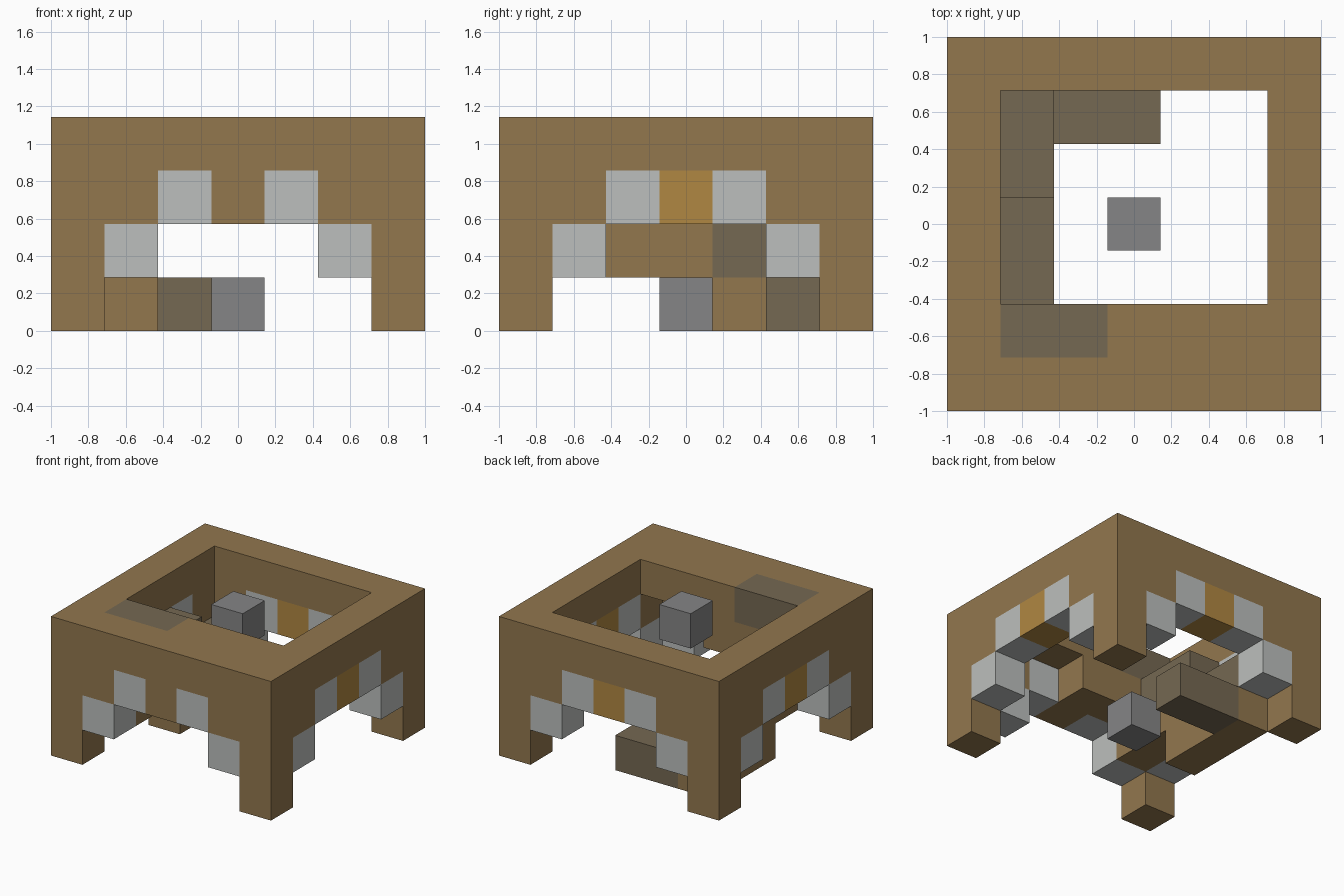
import bpy
import bmesh
import math
from mathutils import Vector

if "Cube" in bpy.data.objects:
    bpy.data.objects.remove(bpy.data.objects["Cube"])

N = 7              # blocks along each side
TOP = 3            # highest layer
UNIT = 2 / N


def make_material(name, rgb):
    mat = bpy.data.materials.new(name)
    mat.use_nodes = True
    mat.diffuse_color = (*rgb, 1)
    mat.node_tree.nodes["Principled BSDF"].inputs["Base Color"].default_value = (*rgb, 1)
    return mat


MATERIALS = [
    make_material("brown_wood", (0.287, 0.184, 0.076)),
    make_material("pale_stone", (0.503, 0.521, 0.509)),
    make_material("gold_block", (0.434, 0.242, 0.054)),
    make_material("dark_tread", (0.178, 0.138, 0.084)),
    make_material("grey_stone", (0.235, 0.235, 0.238)),
]
BROWN, PALE, GOLD, TREAD, GREY = range(len(MATERIALS))


# Outer walls: an arch in every side, edged with pale stone
def wall_cells():
    cells = {}
    arch_foot = [0, 1, 2, 2, 2, 1, 0]      # lowest layer of each column
    for i, foot in enumerate(arch_foot):
        for z in range(foot, TOP + 1):
            trim = z == foot and foot > 0
            for side, pos in (("front", (i, 0, z)), ("back", (i, N - 1, z)),
                              ("right", (0, i, z)), ("left", (N - 1, i, z))):
                color = BROWN
                if trim:
                    color = PALE
                    if i == N // 2:
                        color = BROWN if side == "front" else GOLD
                cells[pos] = color
    # landing behind the front wall
    for x in range(3, N - 1):
        cells[(x, 1, TOP)] = BROWN
    return cells


# Spiral stair: two dark treads per layer, brown blocks below the next step
def stair_cells():
    path = [(3, 5), (2, 5), (1, 5), (1, 4), (1, 3), (1, 2), (1, 1), (2, 1), (3, 1)]
    cells = {}
    for z in range(TOP + 1):
        for x, y in path[2 * z:2 * z + 2]:
            cells[(x, y, z)] = TREAD
        if z < TOP:
            for x, y in path[2 * z + 2:2 * z + 5]:
                cells[(x, y, z)] = BROWN
    return cells


def build_blocks(name, cells, occupied):
    """Skin the blocks with their exposed faces and merge flat areas."""
    bm = bmesh.new()
    for pos, color in cells.items():
        base = Vector(pos)
        for axis in range(3):
            for sign in (-1, 1):
                step = [0, 0, 0]
                step[axis] = sign
                if tuple(p + s for p, s in zip(pos, step)) in occupied:
                    continue
                u, v = Vector((0, 0, 0)), Vector((0, 0, 0))
                u[(axis + 1) % 3] = 1
                v[(axis + 2) % 3] = 1
                corner = base + (Vector(step) if sign > 0 else Vector((0, 0, 0)))
                ring = [corner, corner + u, corner + u + v, corner + v]
                if sign < 0:
                    ring.reverse()
                face = bm.faces.new([bm.verts.new(c) for c in ring])
                face.material_index = color
    bmesh.ops.remove_doubles(bm, verts=bm.verts, dist=0.001)
    bmesh.ops.dissolve_limit(bm, angle_limit=math.radians(1), verts=bm.verts,
                             edges=bm.edges, delimit={"MATERIAL"})
    for vert in bm.verts:
        vert.co = (vert.co - Vector((N / 2, N / 2, 0))) * UNIT
    mesh = bpy.data.meshes.new(name)
    bm.to_mesh(mesh)
    bm.free()
    for mat in MATERIALS:
        mesh.materials.append(mat)
    obj = bpy.data.objects.new(name, mesh)
    bpy.context.collection.objects.link(obj)


# Floating blocks in the middle, one at the floor and one at the top
MID = N // 2
parts = {
    "arched_walls": wall_cells(),
    "spiral_stair": stair_cells(),
    "lower_center_block": {(MID, MID, 0): GREY},
    "upper_center_block": {(MID, MID, TOP): GREY},
}
occupied = set().union(*parts.values())
for part_name, part_cells in parts.items():
    build_blocks(part_name, part_cells, occupied)
